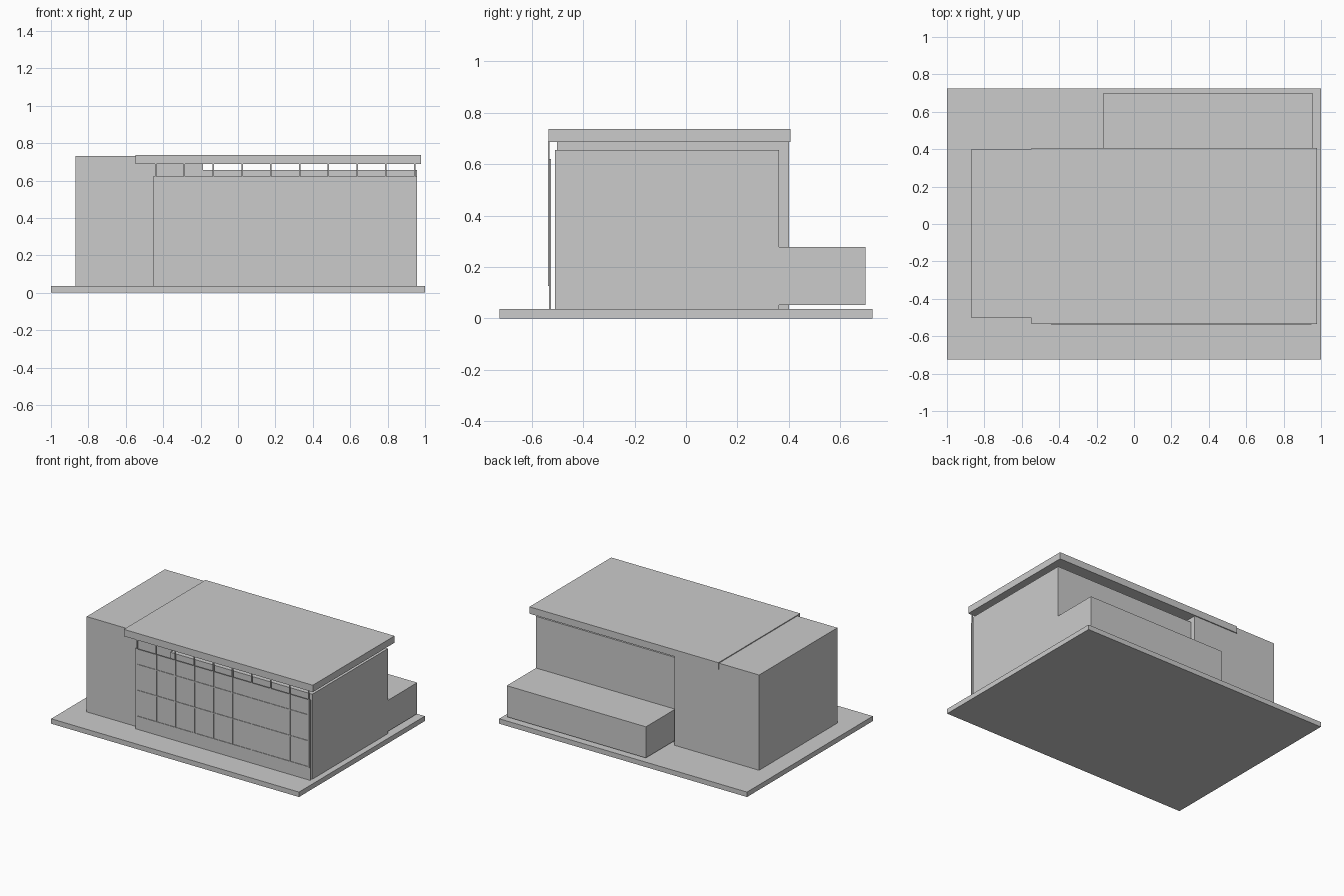
import bpy, bmesh

if "Cube" in bpy.data.objects:
    bpy.data.objects.remove(bpy.data.objects["Cube"])


def box(bm, x0, x1, y0, y1, z0, z1):
    verts = bmesh.ops.create_cube(bm, size=1)["verts"]
    for v in verts:
        v.co = ((x0 + x1) / 2 + v.co.x * (x1 - x0),
                (y0 + y1) / 2 + v.co.y * (y1 - y0),
                (z0 + z1) / 2 + v.co.z * (z1 - z0))


def make(name, *boxes):
    bm = bmesh.new()
    for b in boxes:
        box(bm, *b)
    mesh = bpy.data.meshes.new(name)
    bm.to_mesh(mesh)
    bm.free()
    obj = bpy.data.objects.new(name, mesh)
    bpy.context.collection.objects.link(obj)
    return obj


# Ground slab
make("base_slab", (-1, 1, -0.725, 0.725, 0, 0.036))

# Building volumes
make("side_block", (-0.87, -0.187, -0.502, 0.4, 0.036, 0.731))
make("main_hall", (-0.187, 0.957, -0.51, 0.362, 0.036, 0.656))
make("rear_annex", (-0.166, 0.957, 0.362, 0.699, 0.052, 0.279))

# Overhanging roof
make("roof", (-0.547, 0.978, -0.535, 0.407, 0.687, 0.737))

# Freestanding glass facade
make("glass_panel", (-0.455, 0.957, -0.533, -0.526, 0.036, 0.621))

# Mullion grid: ten uprights and three rails
w = 0.004
uprights = [(x - w, x + w, -0.537, -0.53, 0.126, 0.688)
            for x in (-0.44 + i * 0.1539 for i in range(10))]
make("mullion_uprights", *uprights)
rails = [(-0.444, 0.949, -0.537, -0.53, z - w, z + w)
         for z in (0.13, 0.319, 0.508)]
make("mullion_rails", *rails)
